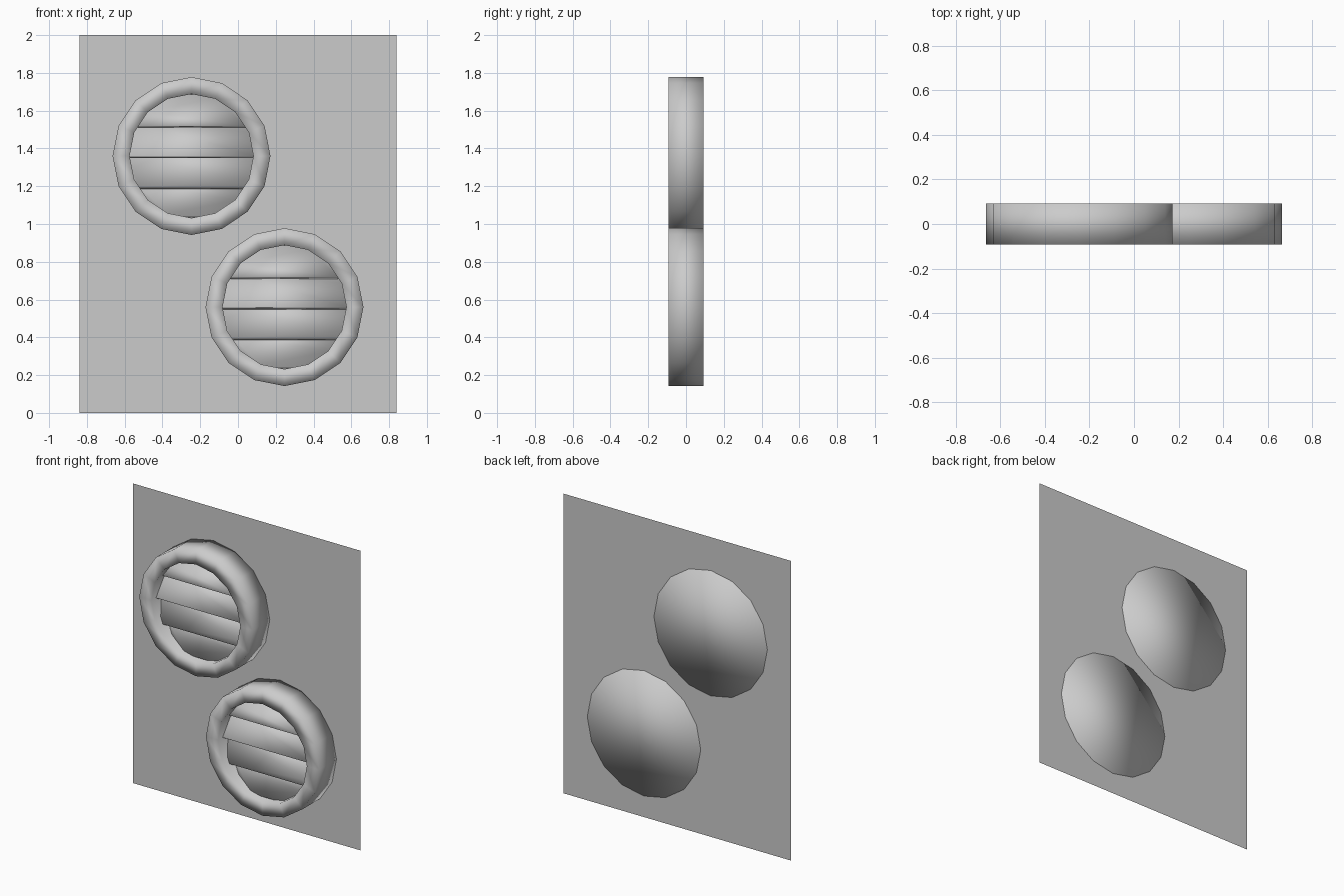
import bpy, bmesh, math
from mathutils import Matrix, Vector

if "Cube" in bpy.data.objects:
    bpy.data.objects.remove(bpy.data.objects["Cube"])

SIDES = 16
R_OUT, R_IN = 0.418, 0.328
FRONT, BACK, FLOOR = -0.093, 0.093, 0.06
TILT = math.atan(0.35)


def add_object(name, bm, location=(0, 0, 0), smooth=True):
    bmesh.ops.recalc_face_normals(bm, faces=bm.faces)
    mesh = bpy.data.meshes.new(name)
    bm.to_mesh(mesh)
    bm.free()
    for p in mesh.polygons:
        p.use_smooth = smooth
    ob = bpy.data.objects.new(name, mesh)
    ob.location = location
    bpy.context.collection.objects.link(ob)
    return ob


def ring_verts(bm, r, y):
    return [bm.verts.new((r * math.cos(2 * math.pi * i / SIDES), y,
                          r * math.sin(2 * math.pi * i / SIDES))) for i in range(SIDES)]


def make_housing(name, location):
    # Round cup: back cap, outer wall, front rim, inner wall, floor
    bm = bmesh.new()
    loops = [ring_verts(bm, r, y) for r, y in
             [(R_OUT, BACK), (R_OUT, FRONT), (R_IN, FRONT), (R_IN, FLOOR)]]
    bm.faces.new(loops[0])
    for a, b in zip(loops, loops[1:]):
        for i in range(SIDES):
            j = (i + 1) % SIDES
            bm.faces.new((a[i], a[j], b[j], b[i]))
    bm.faces.new(loops[-1])
    return add_object(name, bm, location)


def make_slat(name, low, high, location):
    # Horizontal strip of a disc, leaned forward at the bottom and thickened
    bm = bmesh.new()
    bm.faces.new(ring_verts(bm, R_IN + 0.004, 0))
    for z, n in ((low, -1), (high, 1)):
        bmesh.ops.bisect_plane(bm, geom=bm.verts[:] + bm.edges[:] + bm.faces[:],
                               plane_co=(0, 0, z), plane_no=(0, 0, n), clear_outer=True)
    for v in bm.verts:
        v.co.y = -0.045 + (v.co.z - low) * math.tan(TILT)
    front = bm.faces[:]
    ext = bmesh.ops.extrude_face_region(bm, geom=front, use_keep_orig=True)
    moved = [g for g in ext['geom'] if isinstance(g, bmesh.types.BMVert)]
    bmesh.ops.translate(bm, verts=moved,
                        vec=Vector((0, math.cos(TILT), -math.sin(TILT))) * 0.03)
    return add_object(name, bm, location)


# Flat mounting panel
bm = bmesh.new()
bm.faces.new([bm.verts.new(c) for c in
              [(-0.84, 0.09, 0), (0.84, 0.09, 0), (0.84, 0.09, 2), (-0.84, 0.09, 2)]])
add_object("panel", bm, smooth=False)

# Two round vents, each with four louvre slats
for label, x, z in (("upper", -0.246, 1.36), ("lower", 0.246, 0.56)):
    make_housing(label + "_vent_housing", (x, 0, z))
    for k, low in enumerate((0.16, -0.002, -0.164, -0.318)):
        make_slat(f"{label}_vent_slat_{k + 1}", low, min(low + 0.185, 0.325), (x, 0, z))
